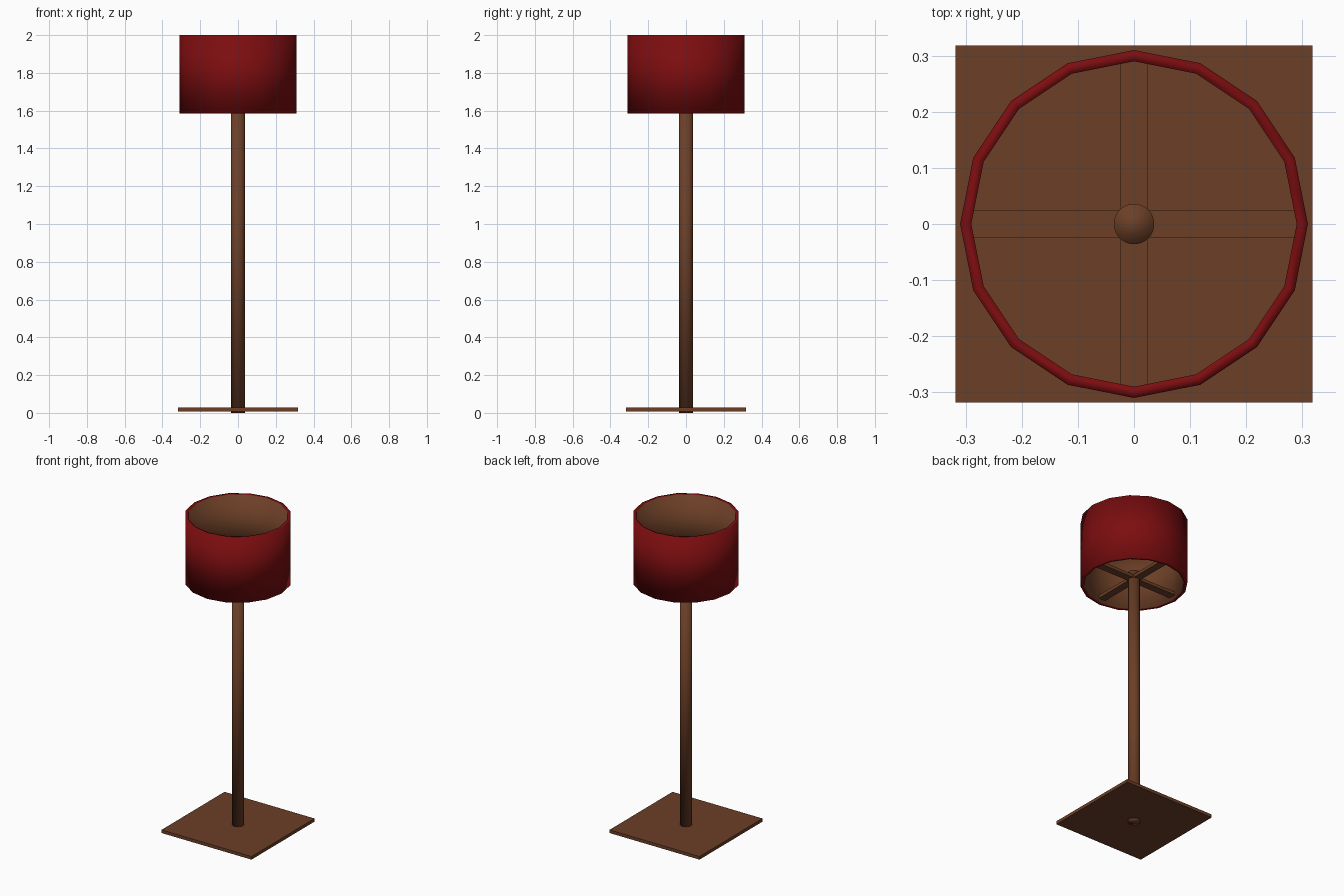
import bpy, bmesh, math

if "Cube" in bpy.data.objects:
    bpy.data.objects.remove(bpy.data.objects["Cube"])


def material(name, rgb):
    m = bpy.data.materials.new(name)
    m.diffuse_color = (*rgb, 1)
    m.use_nodes = True
    m.node_tree.nodes["Principled BSDF"].inputs["Base Color"].default_value = m.diffuse_color
    return m


wood = material("brown wood", (0.15, 0.05, 0.02))
red = material("dark red fabric", (0.20, 0.004, 0.005))


def finish(name, mats, smooth=False):
    ob = bpy.context.object
    ob.name = name
    for m in mats:
        ob.data.materials.append(m)
    for p in ob.data.polygons:
        p.use_smooth = smooth
    return ob


def box(name, size, loc):
    bpy.ops.mesh.primitive_cube_add(size=1, location=loc)
    ob = finish(name, [wood])
    ob.scale = size
    return ob


# Square foot plate
box("base_plate", (0.636, 0.636, 0.02), (0, 0, 0.018))

# Pole, running slightly through the plate and the shade supports
POLE_TOP = 1.66
bpy.ops.mesh.primitive_cylinder_add(vertices=32, radius=0.036, depth=POLE_TOP,
                                    location=(0, 0, POLE_TOP / 2))
finish("pole", [wood], smooth=True)

# Crossed bars carrying the shade
box("support_bar_x", (0.59, 0.048, 0.02), (0, 0, 1.62))
box("support_bar_y", (0.048, 0.59, 0.02), (0, 0, 1.62))

# Sixteen-sided hollow shade: red outside and rims, brown lining
SIDES, OUTER, INNER, LOW, HIGH = 16, 0.31, 0.29, 1.585, 2.0
bm = bmesh.new()
profile = [(OUTER, LOW), (OUTER, HIGH), (INNER, HIGH), (INNER, LOW)]
rings = [[bm.verts.new((r * math.cos(a), r * math.sin(a), z)) for r, z in profile]
         for a in (2 * math.pi * i / SIDES for i in range(SIDES))]
for i in range(SIDES):
    a, b = rings[i], rings[(i + 1) % SIDES]
    for k in range(4):
        n = (k + 1) % 4
        f = bm.faces.new((a[k], b[k], b[n], a[n]))
        f.material_index = 1 if k == 2 else 0
        f.smooth = True
mesh = bpy.data.meshes.new("lamp_shade")
bm.to_mesh(mesh)
bm.free()
mesh.materials.append(red)
mesh.materials.append(wood)
bpy.context.collection.objects.link(bpy.data.objects.new("lamp_shade", mesh))
